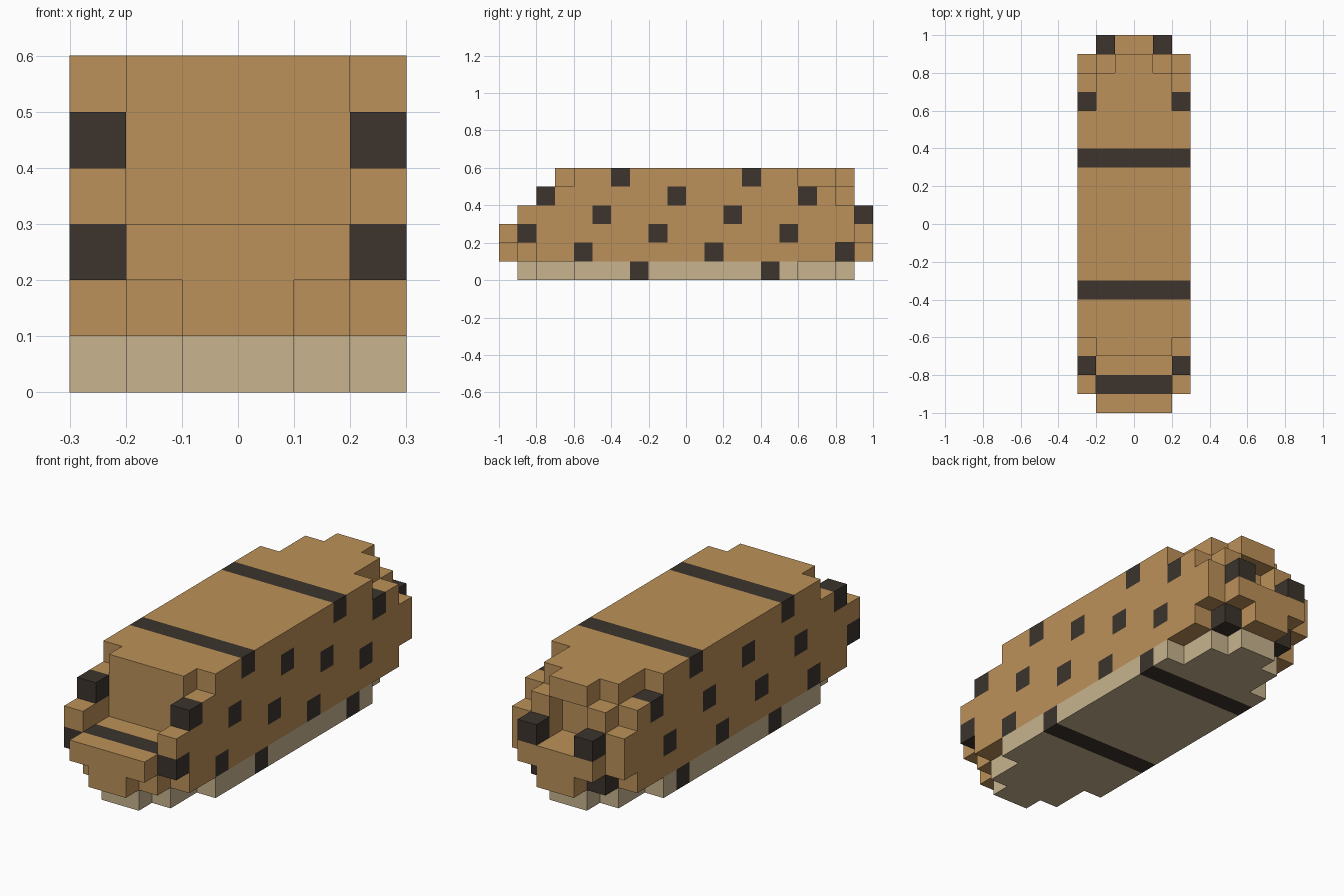
import bpy
import bmesh
from mathutils import Vector

CELL = 0.1

cube = bpy.data.objects.get("Cube")
if cube:
    bpy.data.objects.remove(cube, do_unlink=True)


def make_material(name, rgb):
    mat = bpy.data.materials.new(name)
    mat.use_nodes = True
    color = (*rgb, 1)
    mat.diffuse_color = color
    mat.node_tree.nodes["Principled BSDF"].inputs["Base Color"].default_value = color
    return mat


brown = make_material("warm brown", (0.503, 0.283, 0.1))
cream = make_material("pale cream", (0.578, 0.456, 0.275))
dark = make_material("dark spots", (0.045, 0.034, 0.026))

# Each layer, bottom to top: (front, back) cells of the inner, middle and outer columns
LAYERS = [
    [(-9, 9), (-8, 8), (-6, 6)],
    [(-10, 10), (-9, 9), (-8, 8)],
    [(-10, 10), (-10, 10), (-9, 9)],
    [(-7, 8), (-7, 10), (-9, 9)],
    [(-7, 8), (-7, 9), (-8, 8)],
    [(-7, 9), (-7, 8), (-6, 6)],
]

# Fill the columns on both sides
cells = set()
for z, columns in enumerate(LAYERS):
    for x, (front, back) in enumerate(columns):
        for y in range(front, back):
            cells.update({(x, y, z), (-1 - x, y, z)})


def is_spot(y, z):
    # Spots repeat along the length and shift with each layer
    return (y - 4 - 4 * z) % 7 == 0


def build_part(name, layers, base):
    """Make the outer skin of the cells in some layers."""
    bm = bmesh.new()
    verts = {}

    def vert(p):
        if p not in verts:
            verts[p] = bm.verts.new(Vector(p) * CELL)
        return verts[p]

    for cell in sorted(c for c in cells if c[2] in layers):
        for axis in range(3):
            for side in (0, 1):
                beyond = list(cell)
                beyond[axis] += 2 * side - 1
                if tuple(beyond) in cells:
                    continue
                u, v = (axis + 1) % 3, (axis + 2) % 3
                ring = []
                for du, dv in ((0, 0), (1, 0), (1, 1), (0, 1)):
                    p = list(cell)
                    p[axis] += side
                    p[u] += du
                    p[v] += dv
                    ring.append(vert(tuple(p)))
                face = bm.faces.new(ring if side else ring[::-1])
                face.material_index = int(is_spot(cell[1], cell[2]))

    # Join flat neighbours of the same colour
    bmesh.ops.dissolve_limit(bm, angle_limit=0.01, verts=bm.verts[:],
                             edges=bm.edges[:], delimit={'MATERIAL'})
    mesh = bpy.data.meshes.new(name)
    bm.to_mesh(mesh)
    bm.free()
    mesh.materials.append(base)
    mesh.materials.append(dark)
    obj = bpy.data.objects.new(name, mesh)
    bpy.context.collection.objects.link(obj)


build_part("belly", {0}, cream)
build_part("body", set(range(1, len(LAYERS))), brown)
